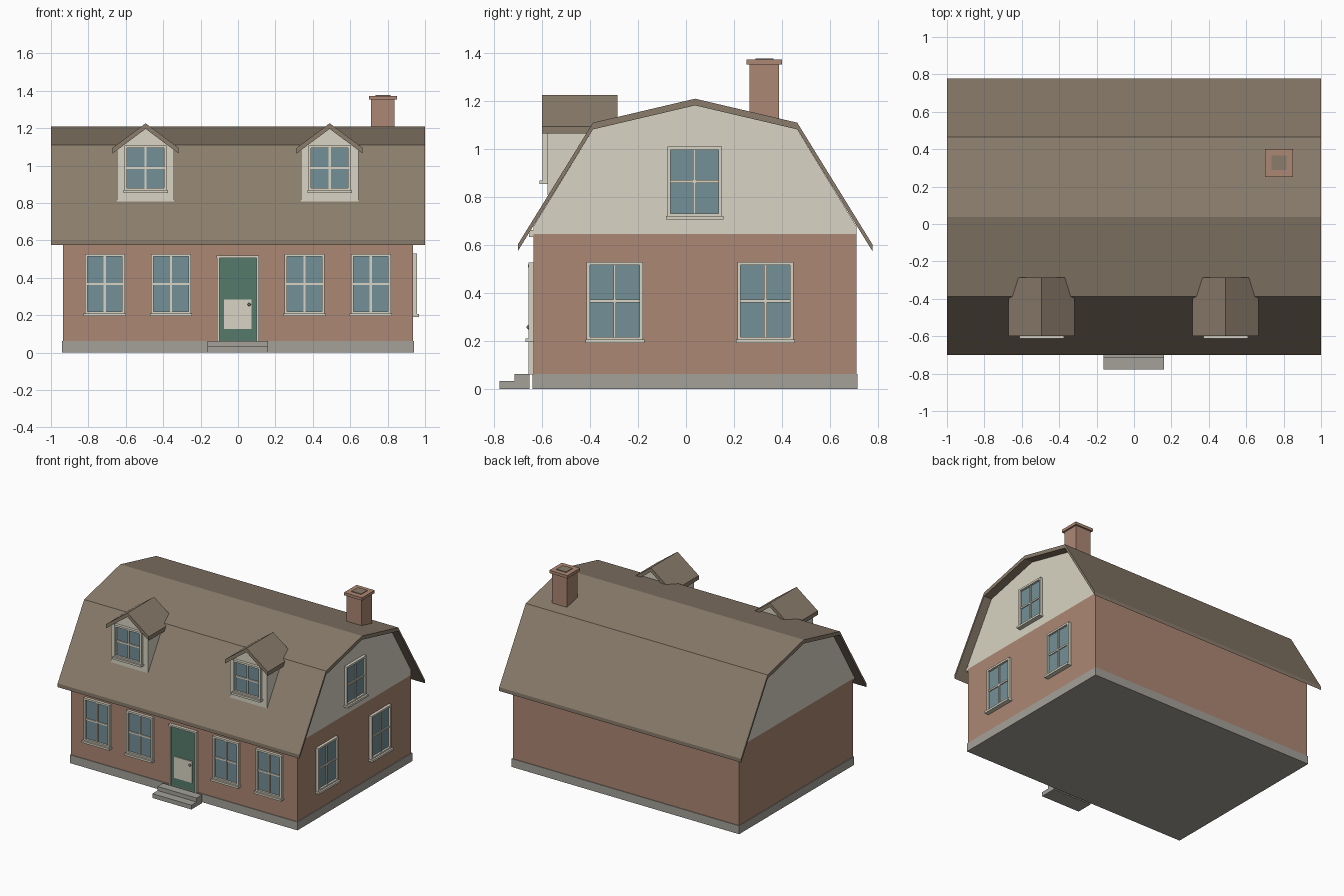
import bpy
import bmesh
from mathutils import Matrix, Vector

cube = bpy.data.objects.get("Cube")
if cube:
    bpy.data.objects.remove(cube, do_unlink=True)


def material(name, rgb):
    """Flat colour given as sRGB bytes, stored linear."""
    lin = [((c / 255 + 0.055) / 1.055) ** 2.4 for c in rgb] + [1]
    m = bpy.data.materials.new(name)
    m.use_nodes = True
    m.diffuse_color = lin
    bsdf = m.node_tree.nodes["Principled BSDF"]
    bsdf.inputs["Base Color"].default_value = lin
    bsdf.inputs["Roughness"].default_value = 0.9
    return m


BRICK = material("brick", (172, 135, 115))
CREAM = material("cream_trim", (216, 212, 195))
ROOF = material("roof_shingle", (138, 124, 107))
STONE = material("foundation_stone", (164, 161, 153))
GLASS = material("window_glass", (115, 144, 152))
GREEN = material("door_green", (86, 122, 108))
METAL = material("knob_metal", (130, 124, 112))


def finish(name, bm, mats):
    bmesh.ops.recalc_face_normals(bm, faces=bm.faces[:])
    mesh = bpy.data.meshes.new(name)
    bm.to_mesh(mesh)
    bm.free()
    for m in mats:
        mesh.materials.append(m)
    obj = bpy.data.objects.new(name, mesh)
    bpy.context.collection.objects.link(obj)
    return obj


def add_box(bm, lo, hi, mat_index=0):
    lo, hi = Vector(lo), Vector(hi)
    size = [abs(c) for c in hi - lo]
    mat = Matrix.Translation((lo + hi) / 2) @ Matrix.Diagonal((*size, 1))
    verts = bmesh.ops.create_cube(bm, size=1, matrix=mat)["verts"]
    for f in {f for v in verts for f in v.link_faces}:
        f.material_index = mat_index


def box(name, lo, hi, mat):
    bm = bmesh.new()
    add_box(bm, lo, hi)
    return finish(name, bm, [mat])


def prism(name, profile, start, end, axis, mat):
    """Extrude a (horizontal, z) profile along the x or y axis."""
    bm = bmesh.new()
    place = (lambda p, t: (t, *p)) if axis == "x" else (lambda p, t: (p[0], t, p[1]))
    a = [bm.verts.new(place(p, start)) for p in profile]
    b = [bm.verts.new(place(p, end)) for p in profile]
    bm.faces.new(a)
    bm.faces.new(b[::-1])
    for i in range(len(a)):
        j = (i + 1) % len(a)
        bm.faces.new((a[i], b[i], b[j], a[j]))
    return finish(name, bm, [mat])


def roof_shell(name, line, thick, start, end, axis):
    under = [(h, z - thick) for h, z in reversed(line)]
    return prism(name, line + under, start, end, axis, ROOF)


def window(name, side, wall, u, z0, z1, width):
    """Framed four-pane window on the front wall or the right-hand end wall."""
    bm = bmesh.new()

    def part(u0, u1, za, zb, depth, mat_index=0):
        if side == "front":
            add_box(bm, (u + u0, wall - depth, za), (u + u1, wall + 0.005, zb), mat_index)
        else:
            add_box(bm, (wall - 0.005, u + u0, za), (wall + depth, u + u1, zb), mat_index)

    h, t, bar, mid = width / 2, 0.014, 0.006, (z0 + z1) / 2
    part(-h + t, h - t, z0 + t, z1 - t, 0.006, 1)
    for s in (-1, 1):
        part(s * h, s * (h - t), z0, z1, 0.021)
    part(-h + t, h - t, z1 - t, z1, 0.021)
    part(-h + t, h - t, z0, z0 + t, 0.021)
    part(-bar, bar, z0 + t, z1 - t, 0.014)
    part(-h + t, h - t, mid - bar, mid + bar, 0.013)
    part(-h - 0.006, h + 0.006, z0 - 0.012, z0 + 0.003, 0.034)
    return finish(name, bm, [CREAM, GLASS])


# Main shell
FRONT, BACK, END, MID = -0.635, 0.71, 0.935, 0.038
box("foundation", (-0.94, -0.64, 0), (0.94, 0.715, 0.062), STONE)
box("brick_walls", (-END, FRONT, 0.062), (END, BACK, 0.645), BRICK)

# Gambrel roof and the gable filling beneath it
THICK = 0.028
half_roof = [(0.739, 0.603), (0.426, 1.11)]
roof_line = ([(MID - h, z) for h, z in half_roof] + [(MID, 1.21)]
             + [(MID + h, z) for h, z in reversed(half_roof)])
roof_shell("main_roof", roof_line, THICK, -1, 1, "x")
inner = [(h, z - THICK) for h, z in roof_line[1:-1]]
gable = [(FRONT, 0.645), (FRONT, 0.679), *inner, (BACK, 0.679), (BACK, 0.645)]
prism("gable_siding", gable, -END, END, "x", CREAM)
box("front_cornice", (-END, -0.655, 0.633), (END, FRONT, 0.662), CREAM)

# Front and end windows
for i, x in enumerate((-0.712, -0.358, 0.355, 0.71)):
    window(f"front_window_{i + 1}", "front", FRONT, x, 0.207, 0.527, 0.214)
for i, y in enumerate((-0.297, 0.331)):
    window(f"end_window_{i + 1}", "end", END, y, 0.203, 0.53, 0.234)
window("gable_window", "end", END, 0.036, 0.718, 1.01, 0.228)

# Dormers
for side, x in (("right", -0.494), ("left", 0.49)):
    body = [(x - 0.153, 0.808), (x + 0.153, 0.808), (x + 0.153, 1.083),
            (x, 1.197), (x - 0.153, 1.083)]
    prism(f"{side}_dormer_body", body, -0.577, -0.32, "y", CREAM)
    line = [(x - 0.176, 1.095), (x, 1.226), (x + 0.176, 1.095)]
    roof_shell(f"{side}_dormer_roof", line, 0.03, -0.6, -0.285, "y")
    window(f"{side}_dormer_window", "front", -0.577, x, 0.866, 1.108, 0.226)

# Front door
box("door_panel", (-0.1, -0.643, 0.062), (0.1, FRONT, 0.506), GREEN)
box("door_lower_plate", (-0.076, -0.649, 0.125), (0.073, -0.643, 0.285), CREAM)
for side, s in (("right", -1), ("left", 1)):
    box(f"door_{side}_jamb", (s * 0.112, -0.656, 0.06), (s * 0.1, FRONT, 0.506), CREAM)
box("door_lintel", (-0.116, -0.658, 0.506), (0.112, FRONT, 0.518), CREAM)
bm = bmesh.new()
bmesh.ops.create_uvsphere(bm, u_segments=10, v_segments=6, radius=0.009,
                          matrix=Matrix.Translation((0.06, -0.656, 0.257)))
finish("door_knob", bm, [METAL])

# Steps
box("lower_step", (-0.163, -0.778, 0), (0.16, -0.652, 0.032), STONE)
box("upper_step", (-0.163, -0.716, 0.032), (0.16, -0.652, 0.062), STONE)

# Chimney
box("chimney_stack", (0.712, 0.264, 1.05), (0.838, 0.388, 1.352), BRICK)
box("chimney_cap", (0.7, 0.252, 1.352), (0.85, 0.4, 1.373), BRICK)
box("chimney_flue", (0.735, 0.29, 1.373), (0.815, 0.365, 1.378), ROOF)
